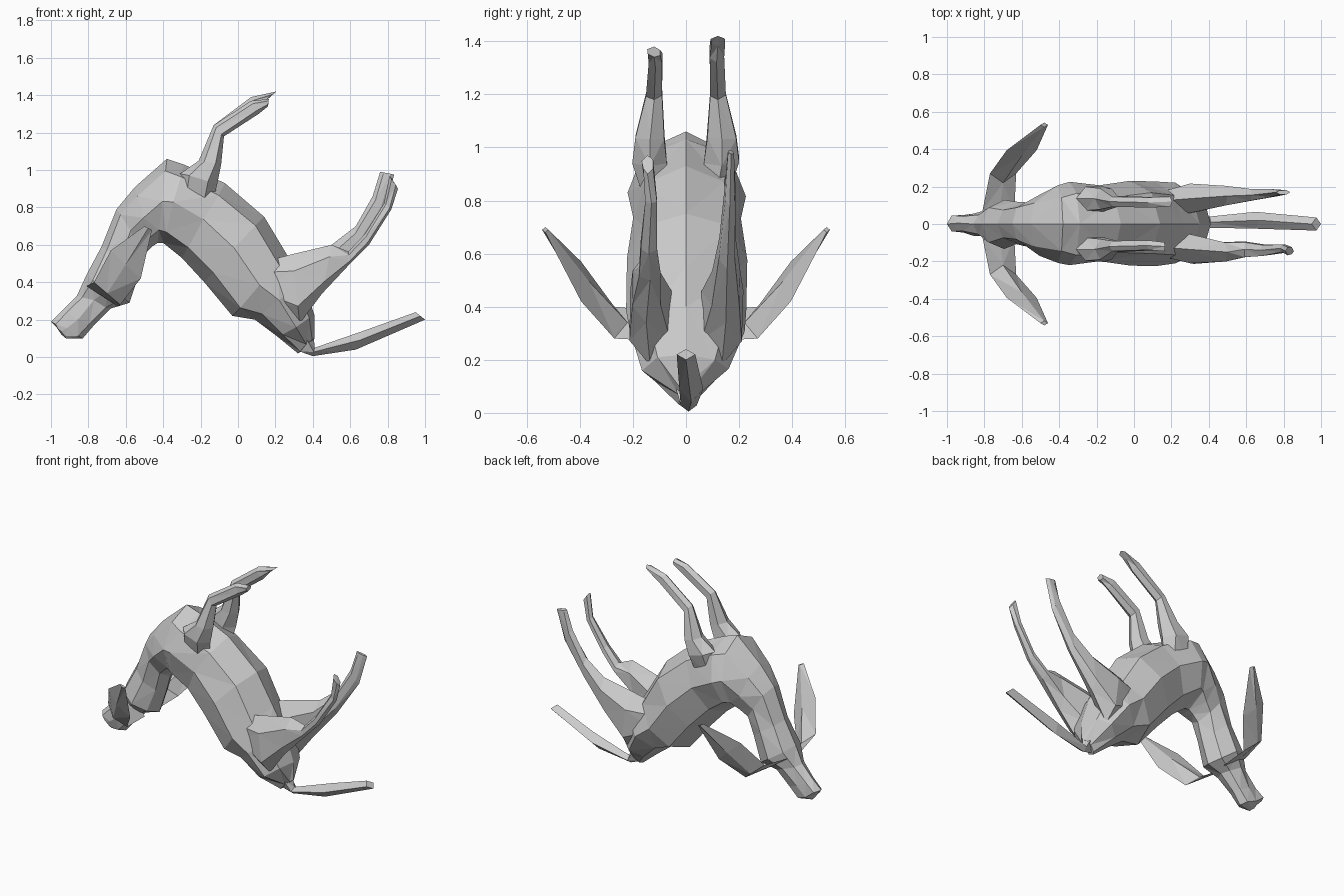
import bpy, bmesh, math, random

random.seed(4)


def loft(name, stations, sides, side=1, jitter=0.0):
    """Skin through cross-sections (ax, az, bx, bz, y, half_width);
    a and b are opposite edge points of the section in the xz plane."""
    bm = bmesh.new()
    rings = []
    for ax, az, bx, bz, y, w in stations:
        ring = []
        for i in range(sides):
            t = 2 * math.pi * i / sides
            c, s = math.cos(t), math.sin(t)
            j = jitter * random.uniform(-1, 1)
            ring.append(bm.verts.new(((ax + bx) / 2 + c * (ax - bx) / 2,
                                      side * (y + s * w) + j * abs(s),
                                      (az + bz) / 2 + c * (az - bz) / 2 + j * abs(s))))
        rings.append(ring)
    for r, q in zip(rings, rings[1:]):
        for i in range(sides):
            k = (i + 1) % sides
            bm.faces.new((r[i], r[k], q[k], q[i]))
    bm.faces.new(rings[0])
    bm.faces.new(rings[-1])
    bmesh.ops.triangulate(bm, faces=bm.faces[:])
    bmesh.ops.recalc_face_normals(bm, faces=bm.faces[:])
    me = bpy.data.meshes.new(name)
    bm.to_mesh(me)
    bm.free()
    ob = bpy.data.objects.new(name, me)
    bpy.context.collection.objects.link(ob)
    return ob


# Body in one skin: rump, belly, chest, neck, head, snout
loft("body", [
    (0.41, 0.10, 0.32, 0.02, 0, 0.035),
    (0.41, 0.22, 0.21, 0.11, 0, 0.16),
    (0.35, 0.40, 0.09, 0.20, 0, 0.215),
    (0.26, 0.55, -0.03, 0.22, 0, 0.225),
    (0.14, 0.75, -0.18, 0.40, 0, 0.23),
    (-0.07, 0.93, -0.30, 0.53, 0, 0.205),
    (-0.29, 1.03, -0.40, 0.61, 0, 0.23),
    (-0.38, 1.06, -0.43, 0.61, 0, 0.205),
    (-0.55, 0.91, -0.46, 0.59, 0, 0.165),
    (-0.65, 0.79, -0.50, 0.55, 0, 0.125),
    (-0.73, 0.59, -0.53, 0.44, 0, 0.11),
    (-0.81, 0.44, -0.58, 0.29, 0, 0.13),
    (-0.86, 0.33, -0.68, 0.26, 0, 0.075),
    (-0.94, 0.25, -0.77, 0.17, 0.005, 0.06),
    (-1.00, 0.19, -0.83, 0.10, 0, 0.055),
    (-0.97, 0.16, -0.92, 0.10, -0.02, 0.025),
], 8, jitter=0.01)

# Tail
loft("tail", [
    (0.40, 0.17, 0.33, 0.03, 0, 0.04),
    (0.41, 0.05, 0.40, 0.005, 0.01, 0.03),
    (0.67, 0.14, 0.63, 0.04, 0.02, 0.045),
    (0.95, 0.24, 1.00, 0.20, 0.0, 0.035),
], 4)

# Ears and front legs, one on each side
for label, s, drop in (("left", -1, 0.04), ("right", 1, 0.0)):
    loft(label + "_ear", [
        (-0.81, 0.38, -0.64, 0.27, 0.07, 0.05),
        (-0.77, 0.40, -0.63, 0.28, 0.27, 0.05),
        (-0.68, 0.57, -0.52, 0.42, 0.395, 0.03),
        (-0.50, 0.70, -0.46, 0.68, 0.53, 0.012),
    ], 4, s)
    loft(label + "_front_leg", [
        (-0.14, 0.80, -0.33, 0.82, 0.11, 0.05),
        (-0.11, 0.93, -0.31, 0.98, 0.135, 0.075),
        (-0.09, 1.03, -0.21, 1.05, 0.135, 0.065),
        (-0.075, 1.18, -0.13, 1.24, 0.12, 0.032),
        (0.11, 1.32 - drop / 2, 0.07, 1.39 - drop / 2, 0.115, 0.03),
        (0.16, 1.38 - drop, 0.205 - drop, 1.42 - drop, 0.12, 0.03),
    ], 6, s, 0.004)

# Hind legs share the thigh, but the shanks are posed differently
thigh = [
    (0.10, 0.50, 0.12, 0.30, 0.12, 0.05),
    (0.29, 0.55, 0.33, 0.18, 0.135, 0.09),
    (0.50, 0.60, 0.45, 0.34, 0.15, 0.06),
]
shanks = {
    "left": (-1, [(0.59, 0.565, 0.60, 0.50, 0.135, 0.045),
                  (0.68, 0.66, 0.70, 0.60, 0.14, 0.035),
                  (0.78, 0.82, 0.82, 0.79, 0.13, 0.025),
                  (0.81, 0.97, 0.855, 0.90, 0.145, 0.022)]),
    "right": (1, [(0.63, 0.70, 0.62, 0.54, 0.155, 0.035),
                  (0.72, 0.86, 0.78, 0.78, 0.165, 0.022),
                  (0.76, 0.99, 0.835, 0.975, 0.17, 0.015)]),
}
for label, (s, shank) in shanks.items():
    loft(label + "_hind_leg", thigh + shank, 6, s, 0.004)
